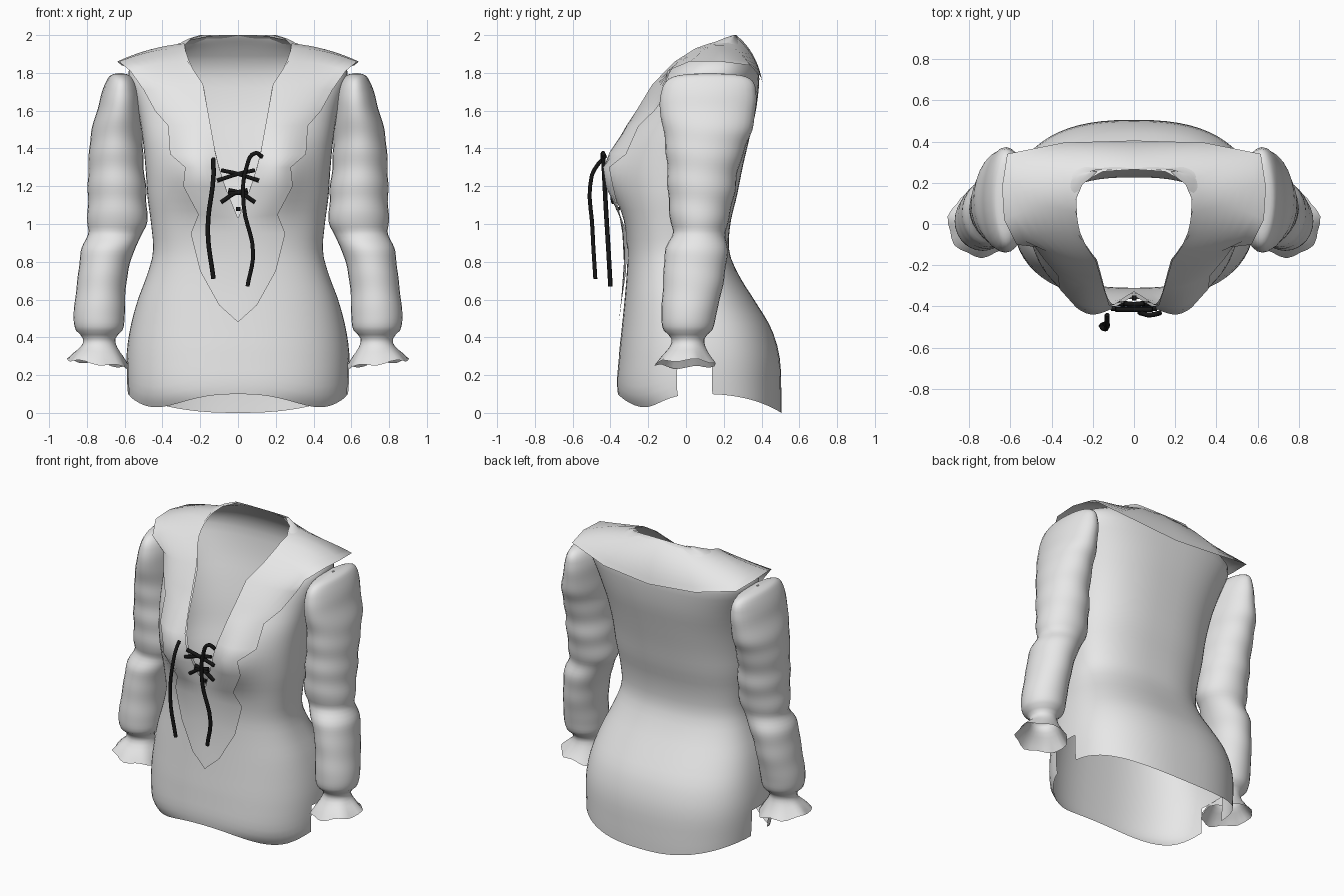
import bpy, bmesh, math
from math import sin, cos, pi, exp

if "Cube" in bpy.data.objects:
    bpy.data.objects.remove(bpy.data.objects["Cube"])

P = 0.8  # roundness of the body cross-section


def material(name, c):
    m = bpy.data.materials.new(name)
    m.diffuse_color = (*c, 1)
    m.use_nodes = True
    m.node_tree.nodes["Principled BSDF"].inputs["Base Color"].default_value = m.diffuse_color
    return m


CLOTH = material("off white cloth", (0.8, 0.8, 0.8))
BLACK = material("black cord", (0.008, 0.008, 0.008))


def interp(table, z, smooth=True):
    """Interpolate the columns of a table sorted by its first column."""
    n = len(table)
    z = min(max(z, table[0][0]), table[-1][0])
    i = next(k for k in range(n - 1) if z <= table[k + 1][0] + 1e-9)
    a, b = table[i], table[i + 1]
    h = b[0] - a[0]
    u = (z - a[0]) / h

    def slope(k, c):
        lo, hi = table[max(k - 1, 0)], table[min(k + 1, n - 1)]
        return (hi[c] - lo[c]) / (hi[0] - lo[0]) * h
    out = []
    for c in range(1, len(a)):
        if not smooth:
            out.append(a[c] + (b[c] - a[c]) * u)
            continue
        m0, m1 = slope(i, c), slope(i + 1, c)
        out.append((2*u**3 - 3*u**2 + 1) * a[c] + (u**3 - 2*u**2 + u) * m0
                   + (3*u**2 - 2*u**3) * b[c] + (u**3 - u**2) * m1)
    return out


def grid_object(name, rows, closed=False, skip=None, mirror=True):
    """Skin a list of equally long point rows."""
    bm = bmesh.new()
    vs = [[bm.verts.new(p) for p in r] for r in rows]
    n = len(rows[0])
    for i in range(len(rows) - 1):
        for j in range(n if closed else n - 1):
            if skip and skip(i, j):
                continue
            k = (j + 1) % n
            bm.faces.new((vs[i][j], vs[i][k], vs[i + 1][k], vs[i + 1][j]))
    bmesh.ops.remove_doubles(bm, verts=bm.verts, dist=0.0005)
    bmesh.ops.delete(bm, geom=[v for v in bm.verts if not v.link_faces], context='VERTS')
    bmesh.ops.recalc_face_normals(bm, faces=bm.faces)
    me = bpy.data.meshes.new(name)
    bm.to_mesh(me)
    bm.free()
    ob = bpy.data.objects.new(name, me)
    bpy.context.collection.objects.link(ob)
    me.materials.append(CLOTH)
    for f in me.polygons:
        f.use_smooth = True
    if mirror:
        ob.modifiers.new("mirror", 'MIRROR').merge_threshold = 0.002
    return ob


# Body: height, half width, front y, back y
BODY = [(0.0, .565, -.30, .505), (.1, .585, -.36, .505), (.3, .59, -.355, .495),
        (.45, .57, -.34, .45), (.6, .53, -.325, .36), (.72, .485, -.315, .285),
        (.85, .45, -.31, .23), (1.0, .46, -.325, .235), (1.15, .48, -.35, .27),
        (1.3, .49, -.36, .30), (1.45, .505, -.33, .335), (1.6, .53, -.25, .37),
        (1.75, .575, -.16, .388), (1.8, .585, -.12, .385), (1.85, .55, -.08, .372),
        (1.91, .43, 0, .335), (1.95, .32, .08, .305), (1.98, .265, .16, .28), (2.0, .2, .25, .266)]
# Neckline: height, half width of the opening
NECK = [(0, 0), (1.03, 0), (1.19, .065), (1.3, .1), (1.45, .135), (1.6, .16), (1.72, .18),
        (1.85, .255), (1.91, .275), (1.95, .28), (1.98, .25), (2.0, .18)]


def bust(x, z):
    return .08 * exp(-((abs(x) - .22) / .13)**2 - ((z - 1.27) / .17)**2)


def front_y(x, z):
    w, f, b = interp(BODY, z)
    s = min(1, x / w) ** (1 / P)
    return (f + b) / 2 - (b - f) / 2 * (1 - s * s) ** (P / 2) - bust(x, z)


def body_point(z, z_out, j, n):
    w, f, b = interp(BODY, z)
    xn = interp(NECK, z, False)[0]
    t0 = math.asin(min(1, xn / w) ** (1 / P))
    t = t0 + (pi - t0) * j / n
    c = cos(t)
    x = w * max(0, sin(t)) ** P
    y = (f + b) / 2 - (b - f) / 2 * math.copysign(abs(c) ** P, c)
    if c > 0:
        y -= bust(x, z)
    return (x if 0 < j < n or xn > 0 and j == 0 else 0, y, z_out)


def hem(t):
    return .03 + .07 * cos(2 * t)**2 if t < pi / 2 else .1 * sin(t)**2


N = 32
rows = []
for k in range(9):  # skirt below z = 0.42 follows the curved hem
    row = []
    for j in range(N + 1):
        h = hem(pi * j / N)
        z = h + (.42 - h) * (k / 8) ** 1.3
        row.append(body_point(z, z, j, N))
    rows.append(row)
heights = [.42 + .05 * i for i in range(1, 30)] + [1.89, 1.91, 1.93, 1.95, 1.965, 1.98, 1.99, 2.0]
rows += [[body_point(z, z, j, N) for j in range(N + 1)] for z in heights]
grid_object("blouse_body", rows, skip=lambda i, j: i < 5 and j in (14, 15, 16))  # side slits

# Collar, front: inner x, inner z, outer x, outer z
FRONT = [(0, .5, 0, .48), (0, .62, .1, .57), (0, .8, .2, .75), (0, .95, .25, .95),
         (0, 1.03, .21, 1.05), (.065, 1.19, .29, 1.2), (.1, 1.3, .28, 1.3),
         (.12, 1.38, .36, 1.37), (.145, 1.52, .37, 1.52), (.16, 1.6, .44, 1.6),
         (.185, 1.74, .5, 1.71)]
# Collar, shoulder and back: inner, middle and outer points
BACK = [((.265, -.06, 1.86), (.42, -.05, 1.85), (.57, -.1, 1.81)),
        ((.28, .05, 1.93), (.45, .08, 1.915), (.63, .02, 1.86)),
        ((.285, .12, 1.955), (.46, .17, 1.925), (.64, .18, 1.86)),
        ((.255, .2, 1.975), (.44, .28, 1.91), (.615, .34, 1.84)),
        ((.15, .255, 1.995), (.25, .345, 1.9), (.34, .395, 1.78)),
        ((0, .265, 2.0), (0, .355, 1.895), (0, .405, 1.75))]
S = 8
rows = []
for xi, zi, xo, zo in FRONT:
    row = []
    for k in range(S + 1):
        u = k / S
        x, z = xi + (xo - xi) * u, zi + (zo - zi) * u
        row.append((x, front_y(x, z) - .018, z))
    rows.append(row)
for a, m, b in BACK:
    row = []
    for k in range(S + 1):
        u = k / S
        wa, wm, wb = (1 - u) * (1 - 2 * u), 4 * u * (1 - u), u * (2 * u - 1)
        row.append(tuple(wa * a[c] + wm * m[c] + wb * b[c] for c in range(3)))
    rows.append(row)
grid_object("wide_collar", rows)

# Sleeves: height, centre x, centre y, radius x, radius y
SLEEVE = [(.26, .74, 0, .162, .16), (.3, .738, 0, .135, .13), (.36, .735, .01, .09, .09),
          (.40, .735, .01, .088, .09), (.44, .735, .01, .125, .13), (.52, .735, .015, .135, .145),
          (.7, .72, .04, .13, .16), (.86, .69, .055, .14, .165), (.95, .65, .07, .145, .14),
          (1.0, .64, .07, .157, .15), (1.15, .64, .08, .155, .175), (1.3, .645, .09, .147, .19),
          (1.42, .645, .105, .14, .215), (1.5, .64, .115, .135, .235), (1.62, .625, .115, .115, .255),
          (1.7, .62, .12, .1, .25), (1.76, .62, .125, .075, .225), (1.79, .625, .125, .045, .15),
          (1.8, .625, .125, .005, .01)]
rows = []
zs = [.26 + .022 * i for i in range(69)] + [1.77, 1.78, 1.787, 1.793, 1.8]
for z in zs:
    cx, cy, rx, ry = interp(SLEEVE, z)
    row = []
    for j in range(28):
        a = 2 * pi * j / 28
        r = 1
        if .45 < z < 1.72:  # soft cloth folds
            r += .018 * sin(z * 38 + .8 * sin(a)) * sin((z - .45) / 1.27 * pi)
        ruffle = max(0, (.36 - z) / .1)
        r += .04 * ruffle * sin(7 * a)
        dz = ruffle * (.02 * cos(a) + .008 * sin(5 * a))
        row.append((cx + rx * r * cos(a), cy + ry * r * sin(a), z + dz))
    rows.append(row)
grid_object("puffed_sleeve", rows, closed=True)


# Lacing
def cord(name, pts):
    cu = bpy.data.curves.new(name, 'CURVE')
    cu.dimensions = '3D'
    cu.bevel_depth = .012
    cu.bevel_resolution = 1
    cu.resolution_u = 5
    cu.use_fill_caps = True
    sp = cu.splines.new('BEZIER')
    sp.bezier_points.add(len(pts) - 1)
    for bp, p in zip(sp.bezier_points, pts):
        bp.co = p
        bp.handle_left_type = bp.handle_right_type = 'AUTO'
    cu.materials.append(BLACK)
    bpy.context.collection.objects.link(bpy.data.objects.new(name, cu))


cord("left_lace_end", [(-.13, -.44, 1.345), (-.13, -.47, 1.31), (-.13, -.5, 1.25),
                       (-.16, -.495, .97), (-.13, -.48, .71)])
cord("right_lace_end", [(.13, -.43, 1.355), (.09, -.44, 1.375), (.045, -.435, 1.3),
                        (.03, -.425, 1.1), (.08, -.41, .85), (.05, -.4, .67)])
for s in (-1, 1):
    side = "left" if s < 0 else "right"
    cord(side + "_upper_cross_lace", [(s * .11, -.41, 1.23), (0, -.415, 1.265), (-s * .09, -.415, 1.285)])
    cord(side + "_lower_cross_lace", [(s * .09, -.385, 1.115), (.01 * s, -.39, 1.165), (-s * .05, -.385, 1.18)])
cord("middle_lace", [(-.05, -.385, 1.16), (0, -.395, 1.165), (.05, -.385, 1.16)])
cord("bottom_lace_knot", [(-.01, -.36, 1.08), (.012, -.36, 1.08)])
